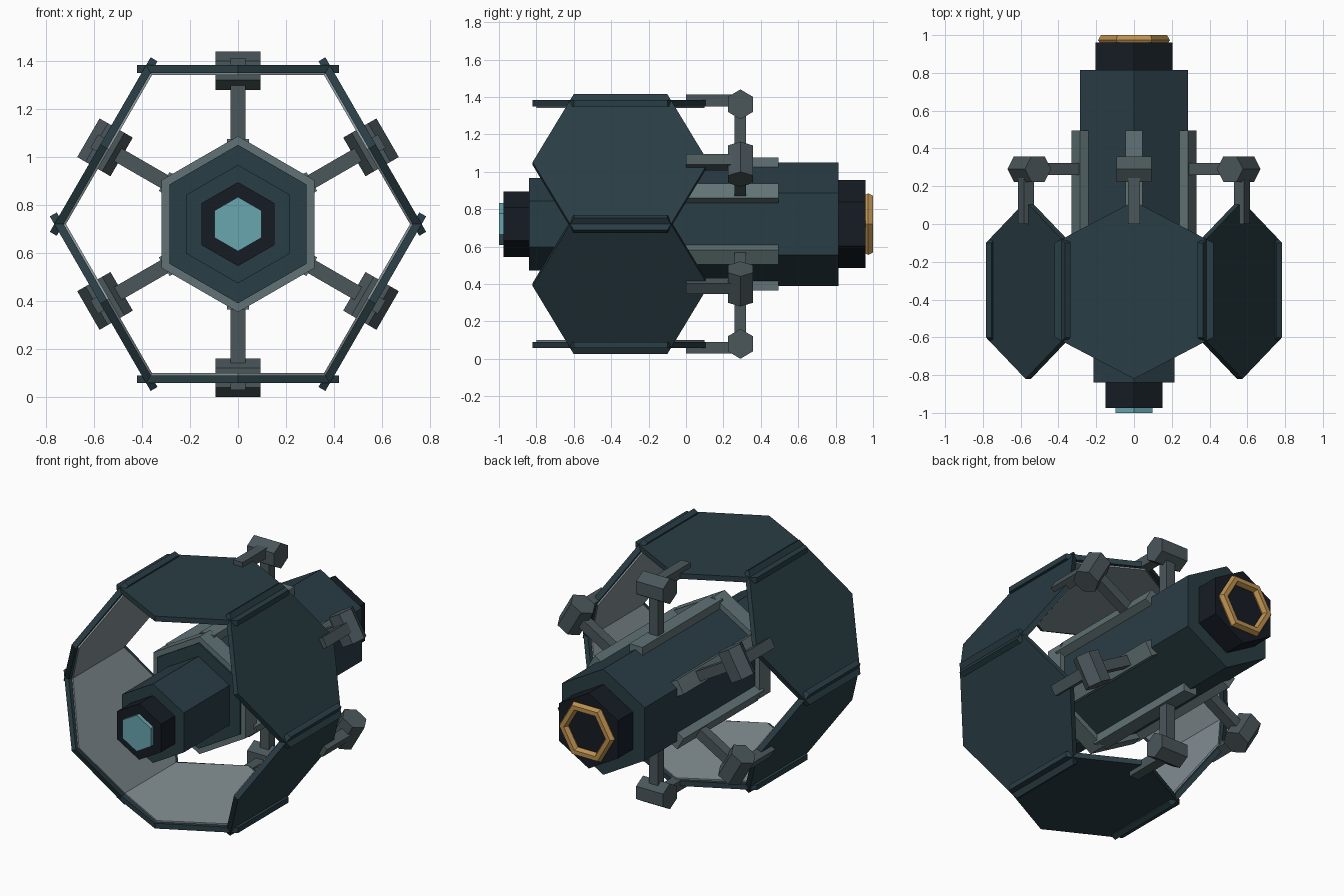
import bpy, bmesh
from math import pi, sin, cos, radians
from mathutils import Matrix, Vector

if "Cube" in bpy.data.objects:
    bpy.data.objects.remove(bpy.data.objects["Cube"])

CZ = 0.72  # height of the long axis


def material(name, rgb):
    m = bpy.data.materials.new(name)
    m.diffuse_color = (*rgb, 1)
    m.use_nodes = True
    m.node_tree.nodes["Principled BSDF"].inputs["Base Color"].default_value = m.diffuse_color
    return m


HULL = material("dark_teal", (0.022, 0.047, 0.058))
BLACK = material("near_black", (0.008, 0.012, 0.018))
ARM = material("arm_grey", (0.07, 0.095, 0.105))
RAIL = material("rail_grey", (0.12, 0.17, 0.18))
INNER = material("inner_grey", (0.24, 0.29, 0.31))
CYAN = material("cyan", (0.14, 0.38, 0.43))
GOLD = material("gold", (0.5, 0.28, 0.08))


def extrude(name, outline, offset, mat, matrix):
    """Prism from a flat outline of 3D points pushed along offset."""
    bm = bmesh.new()
    f = bm.faces.new([bm.verts.new(p) for p in outline])
    ext = bmesh.ops.extrude_face_region(bm, geom=[f], use_keep_orig=True)
    verts = [g for g in ext["geom"] if isinstance(g, bmesh.types.BMVert)]
    bmesh.ops.translate(bm, verts=verts, vec=Vector(offset))
    bmesh.ops.recalc_face_normals(bm, faces=bm.faces)
    me = bpy.data.meshes.new(name)
    bm.to_mesh(me)
    bm.free()
    me.materials.append(mat)
    ob = bpy.data.objects.new(name, me)
    ob.matrix_world = matrix
    bpy.context.collection.objects.link(ob)
    return ob


def hex_prism(name, r, y0, y1, mat):
    pts = [(r * cos(pi / 2 + k * pi / 3), y0, r * sin(pi / 2 + k * pi / 3))
           for k in range(6)]
    return extrude(name, pts, (0, y1 - y0, 0), mat, Matrix.Translation((0, 0, CZ)))


def box(name, half_w, y0, y1, z0, z1, mat, matrix):
    pts = [(-half_w, y0, z0), (half_w, y0, z0), (half_w, y1, z0), (-half_w, y1, z0)]
    return extrude(name, pts, (0, 0, z1 - z0), mat, matrix)


# Central hexagonal hull
hex_prism("main_body", 0.33, -0.39, 0.815, HULL)
hex_prism("front_body", 0.247, -0.84, -0.38, HULL)
hex_prism("collar", 0.367, -0.38, -0.27, RAIL)
hex_prism("nose", 0.175, -0.975, -0.83, BLACK)
hex_prism("nose_window", 0.113, -1.0, -0.97, CYAN)
hex_prism("tail", 0.235, 0.81, 0.96, BLACK)

# Gold ring on the tail
bpy.ops.mesh.primitive_torus_add(major_segments=6, minor_segments=6,
                                 major_radius=0.16, minor_radius=0.03,
                                 location=(0, 0.974, CZ), rotation=(pi / 2, 0, 0))
ring = bpy.context.object
ring.name = "tail_ring"
ring.data.materials.append(GOLD)


def panel_outline(a, s, tip, z):
    c = -0.35
    return [(a, c - s, z), (a, c + s, z), (0, c + tip, z),
            (-a, c + s, z), (-a, c - s, z), (0, c - tip, z)]


# Six arms, each with a rail, spoke, joint, bracket and shield panel
for i in range(6):
    m = Matrix.Translation((0, 0, CZ)) @ Matrix.Rotation(radians(60 * i), 4, "Y")
    box(f"rail_{i}", 0.045, -0.3, 0.495, 0.3, 0.355, RAIL, m)
    box(f"spoke_{i}", 0.031, 0.26, 0.322, 0.3, 0.62, ARM, m)
    box(f"bracket_{i}", 0.032, 0.0, 0.28, 0.63, 0.692, ARM, m)
    joint = [(-0.093, 0.291 + 0.078 * sin(k * pi / 3), 0.64 + 0.08 * cos(k * pi / 3))
             for k in range(6)]
    extrude(f"joint_{i}", joint, (0.186, 0, 0), ARM, m)
    extrude(f"panel_{i}", panel_outline(0.42, 0.25, 0.47, 0.63), (0, 0, 0.033), HULL, m)
    extrude(f"panel_lining_{i}", panel_outline(0.39, 0.235, 0.45, 0.621),
            (0, 0, 0.012), INNER, m)
